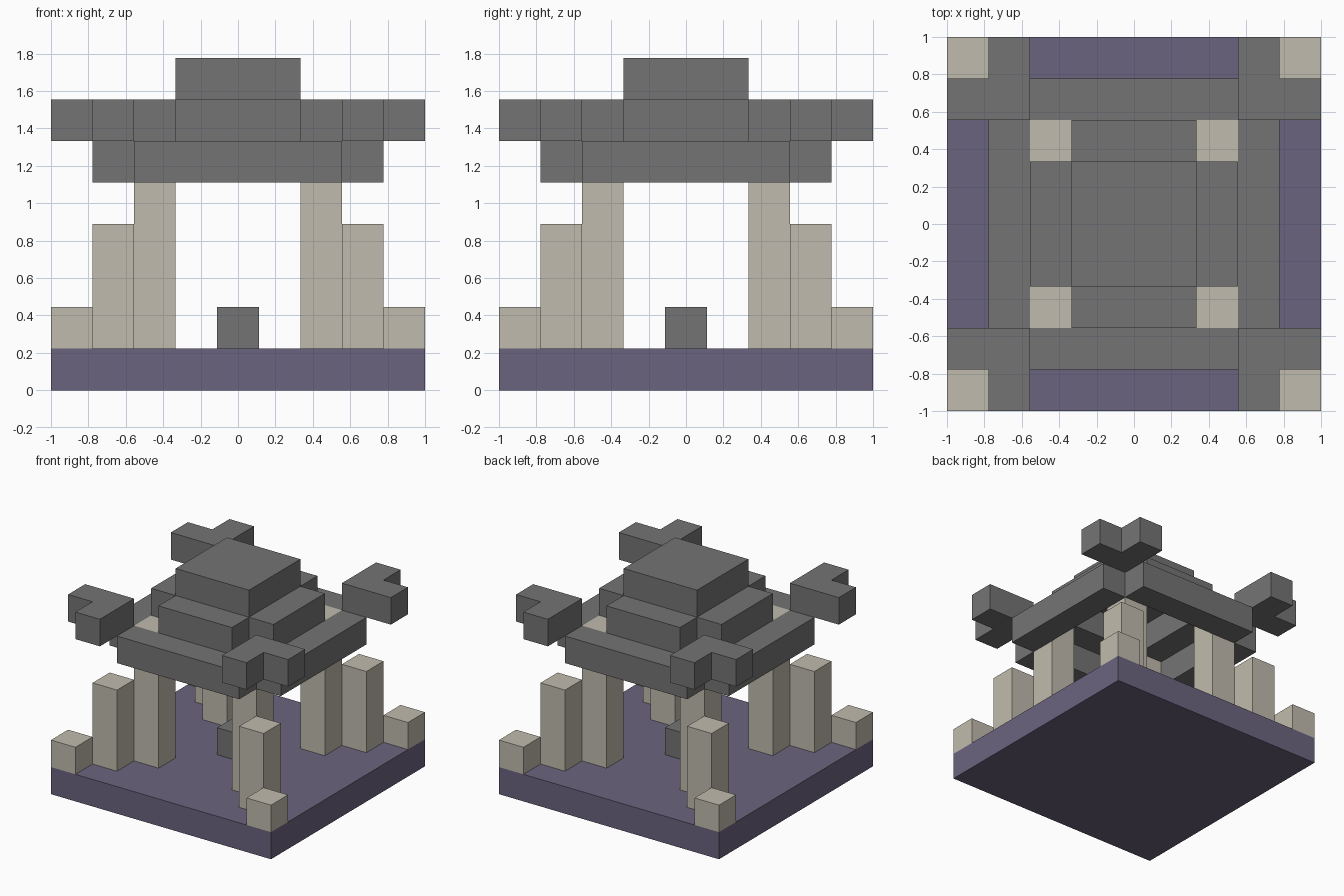
import bpy
import bmesh
from mathutils import Vector

cube = bpy.data.objects.get("Cube")
if cube:
    bpy.data.objects.remove(cube, do_unlink=True)

U = 2 / 9  # edge of one block


def material(name, color):
    mat = bpy.data.materials.new(name)
    mat.use_nodes = True
    mat.diffuse_color = (*color, 1)
    bsdf = next(n for n in mat.node_tree.nodes if n.type == "BSDF_PRINCIPLED")
    bsdf.inputs["Base Color"].default_value = (*color, 1)
    return mat


purple = material("slab purple", (0.147, 0.127, 0.209))
cream = material("pillar cream", (0.527, 0.497, 0.418))
grey = material("roof grey", (0.175, 0.175, 0.175))


def box(name, mat, cell, size, layer):
    """Box centred on a grid cell, sized in blocks, standing on a layer."""
    bm = bmesh.new()
    bmesh.ops.create_cube(bm, size=1)
    centre = Vector((cell[0], cell[1], layer + size[2] / 2))
    for v in bm.verts:
        v.co = (v.co * Vector(size) + centre) * U
    mesh = bpy.data.meshes.new(name)
    bm.to_mesh(mesh)
    bm.free()
    mesh.materials.append(mat)
    obj = bpy.data.objects.new(name, mesh)
    bpy.context.collection.objects.link(obj)


def beam_ring(name, radius, length, layer):
    """Four straight beams around the centre with open corners."""
    for side, s in (("left", 1), ("right", -1)):
        box(f"{name}_{side}", grey, (s * radius, 0), (1, length, 1), layer)
    for side, s in (("back", 1), ("front", -1)):
        box(f"{name}_{side}", grey, (0, s * radius), (length, 1, 1), layer)


# Floor slab and centre stone
box("floor_slab", purple, (0, 0), (9, 9, 1), 0)
box("centre_stone", grey, (0, 0), (1, 1, 1), 1)

# Stepped pillars and floating roof brackets on each corner
for x_name, sx in (("left", 1), ("right", -1)):
    for y_name, sy in (("back", 1), ("front", -1)):
        corner = f"{y_name}_{x_name}"
        for part, cell, height in (("corner_post", 4, 1), ("middle_pillar", 3, 3), ("inner_pillar", 2, 5)):
            box(f"{part}_{corner}", cream, (sx * cell, sy * cell), (1, 1, height), 1)
        box(f"bracket_long_{corner}", grey, (sx * 3.5, sy * 3), (2, 1, 1), 6)
        box(f"bracket_short_{corner}", grey, (sx * 3, sy * 4), (1, 1, 1), 6)

# Stepped roof
beam_ring("lower_roof_beam", 3, 5, 5)
beam_ring("upper_roof_beam", 2, 3, 6)
box("roof_cap", grey, (0, 0), (3, 3, 1), 7)
